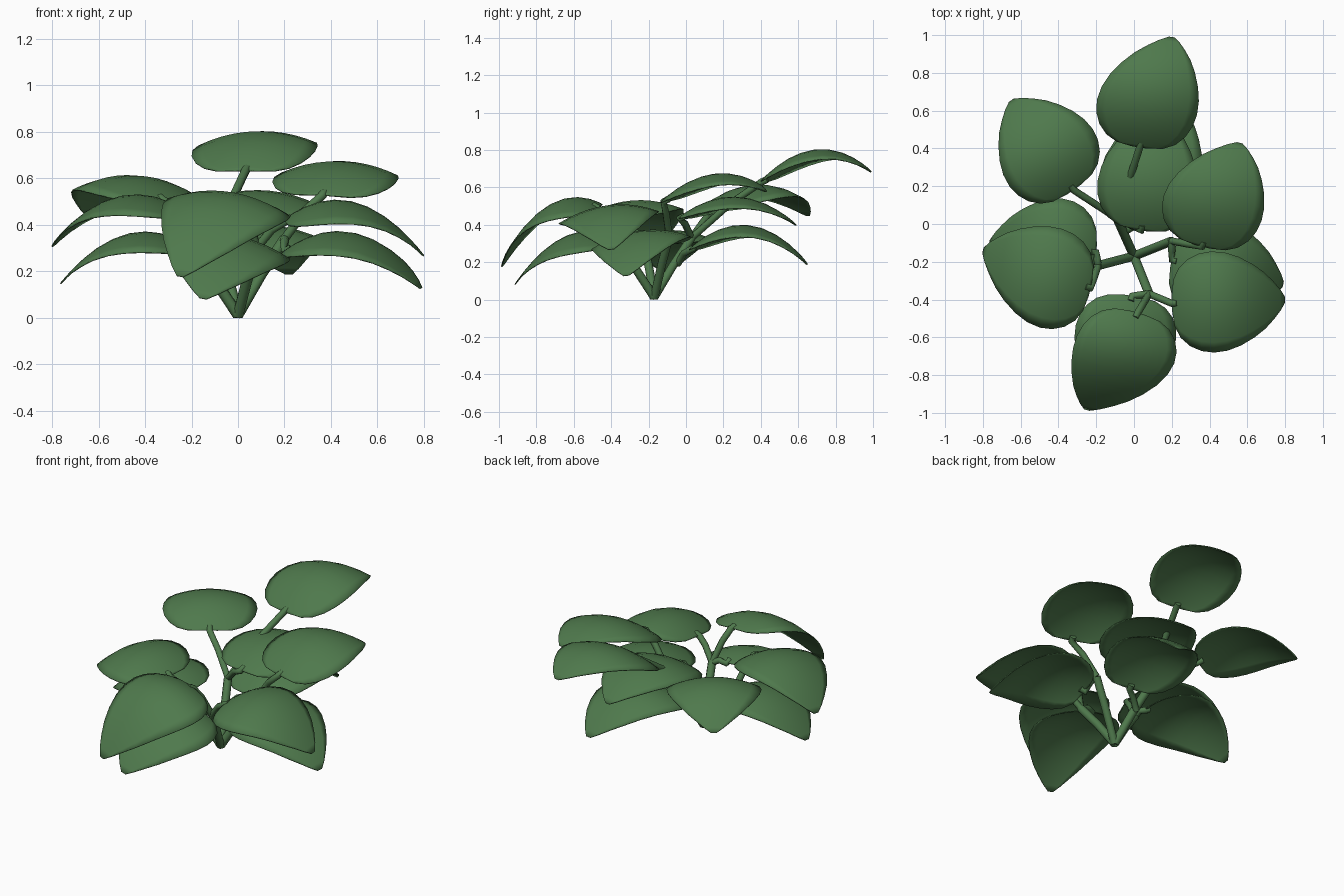
import bpy, bmesh, math
from mathutils import Vector

if "Cube" in bpy.data.objects:
    bpy.data.objects.remove(bpy.data.objects["Cube"])


def material(name, rgb):
    m = bpy.data.materials.new(name)
    m.diffuse_color = (*rgb, 1)
    m.use_nodes = True
    m.node_tree.nodes["Principled BSDF"].inputs["Base Color"].default_value = m.diffuse_color
    return m


GREEN = material("leaf green", (0.078, 0.192, 0.073))

# half-width of a leaf along its length (position, half-width)
OUTLINE = [(0, .04), (.02, .125), (.07, .185), (.15, .23), (.25, .258), (.36, .268),
           (.48, .26), (.6, .235), (.72, .195), (.82, .15), (.9, .1), (.96, .055), (1, .015)]


# arched leaf from base to tip: crown is the highest point of the midrib,
# roll tilts it sideways, skew bends the tip sideways
def leaf(name, base, tip, crown, roll=0.0, skew=0.0):
    b, t = Vector(base), Vector(tip)
    d = (t - b).to_2d().normalized()
    side = Vector((-d.y, d.x))
    d = ((t - b).to_2d() - side * skew).normalized()
    side = Vector((-d.y, d.x))
    straight = t - Vector((*(side * skew), 0))
    # find the arch height that makes the midrib peak at the crown
    lo, hi = 0.0, 0.6
    for _ in range(30):
        h = (lo + hi) / 2
        peak = max(b.z + (t.z - b.z) * i / 40 + 4 * h * (i / 40) * (1 - i / 40) for i in range(41))
        lo, hi = (h, hi) if peak < crown else (lo, h)
    bm = bmesh.new()
    rows = []
    for u, w in OUTLINE:
        c = b.lerp(straight, u)
        z = c.z + 4 * h * u * (1 - u)
        row = []
        for j in range(11):
            v = (j / 5 - 1) * w
            p = c.to_2d() + side * (v + skew * u ** 2.5)
            row.append(bm.verts.new((p.x, p.y, z - 0.9 * v * v + roll * v)))
        rows.append(row)
    for r, s in zip(rows, rows[1:]):
        for j in range(10):
            bm.faces.new((r[j], s[j], s[j + 1], r[j + 1]))
    bmesh.ops.recalc_face_normals(bm, faces=bm.faces)
    if sum(f.normal.z for f in bm.faces) < 0:
        bmesh.ops.reverse_faces(bm, faces=bm.faces)
    me = bpy.data.meshes.new(name)
    bm.to_mesh(me)
    bm.free()
    me.shade_smooth()
    me.materials.append(GREEN)
    ob = bpy.data.objects.new(name, me)
    bpy.context.collection.objects.link(ob)
    so = ob.modifiers.new("thickness", "SOLIDIFY")
    so.thickness = 0.006


# round stem through a few points
def stem(name, pts, r):
    cu = bpy.data.curves.new(name, "CURVE")
    cu.dimensions = "3D"
    cu.bevel_depth = r
    cu.bevel_resolution = 2
    cu.use_fill_caps = True
    sp = cu.splines.new("POLY")
    sp.points.add(len(pts) - 1)
    for p, q in zip(sp.points, pts):
        p.co = (*q, 1)
    sp.use_smooth = True
    cu.materials.append(GREEN)
    ob = bpy.data.objects.new(name, cu)
    bpy.context.collection.objects.link(ob)
    bpy.ops.object.select_all(action="DESELECT")
    ob.select_set(True)
    bpy.context.view_layer.objects.active = ob
    bpy.ops.object.convert(target="MESH")


ROOT = (0, -0.17, 0.012)
# main stem nodes where the leaf stalks fork
BACK, RIGHT, FRONT, LEFT = (-.09, .03, .33), (.2, -.09, .34), (.08, -.37, .3), (-.19, -.22, .28)
LOW = (-.055, -.045, .19)

for nm, node in (("back", BACK), ("right", RIGHT), ("front", FRONT), ("left", LEFT)):
    mid = [ROOT[i] * .5 + node[i] * .5 for i in range(3)]
    mid[2] += .01
    stem(nm + "_stem", [ROOT, mid, node], 0.024)

# name, node, leaf base, leaf tip, crown height, roll, skew
LEAVES = [
    ("back_top_leaf", BACK, (.03, .405, .635), (.2, .99, .685), .805, 0, -.08),
    ("back_middle_leaf", BACK, (.04, -.035, .44), (.13, .59, .40), .55, 0, 0),
    ("back_low_leaf", LOW, (.05, .02, .27), (.22, .65, .19), .40, 0, -.08),
    ("back_left_leaf", BACK, (-.32, .18, .51), (-.65, .655, .45), .615, 0, 0),
    ("right_top_leaf", RIGHT, (.36, -.12, .53), (.56, .43, .58), .675, .05, -.06),
    ("right_upper_leaf", FRONT, (.2, -.42, .42), (.8, -.4, .27), .505, .12, 0),
    ("right_lower_leaf", RIGHT, (.2, -.19, .29), (.79, -.32, .13), .37, .12, 0),
    ("front_upper_leaf", FRONT, (.02, -.47, .495), (-.25, -.985, .18), .54, -.17, -.12),
    ("front_lower_leaf", FRONT, (-.01, -.38, .32), (-.15, -.915, .085), .36, -.17, -.06),
    ("left_upper_leaf", LEFT, (-.23, -.34, .45), (-.8, -.14, .31), .53, -.08, -.07),
    ("left_lower_leaf", LEFT, (-.2, -.15, .3), (-.765, -.1, .15), .37, -.08, 0),
]
for name, node, base, tip, crown, roll, skew in LEAVES:
    leaf(name, base, tip, crown, roll, skew)
    n, b, t = Vector(node), Vector(base), Vector(tip)
    d = (t - b).to_2d().normalized()
    mid = n.lerp(b, .55) + Vector((0, 0, .015))
    end = b + Vector((d.x * .03, d.y * .03, .008))
    stem(name + "_stalk", [n, mid, b - Vector((0, 0, .006)), end], 0.019)
